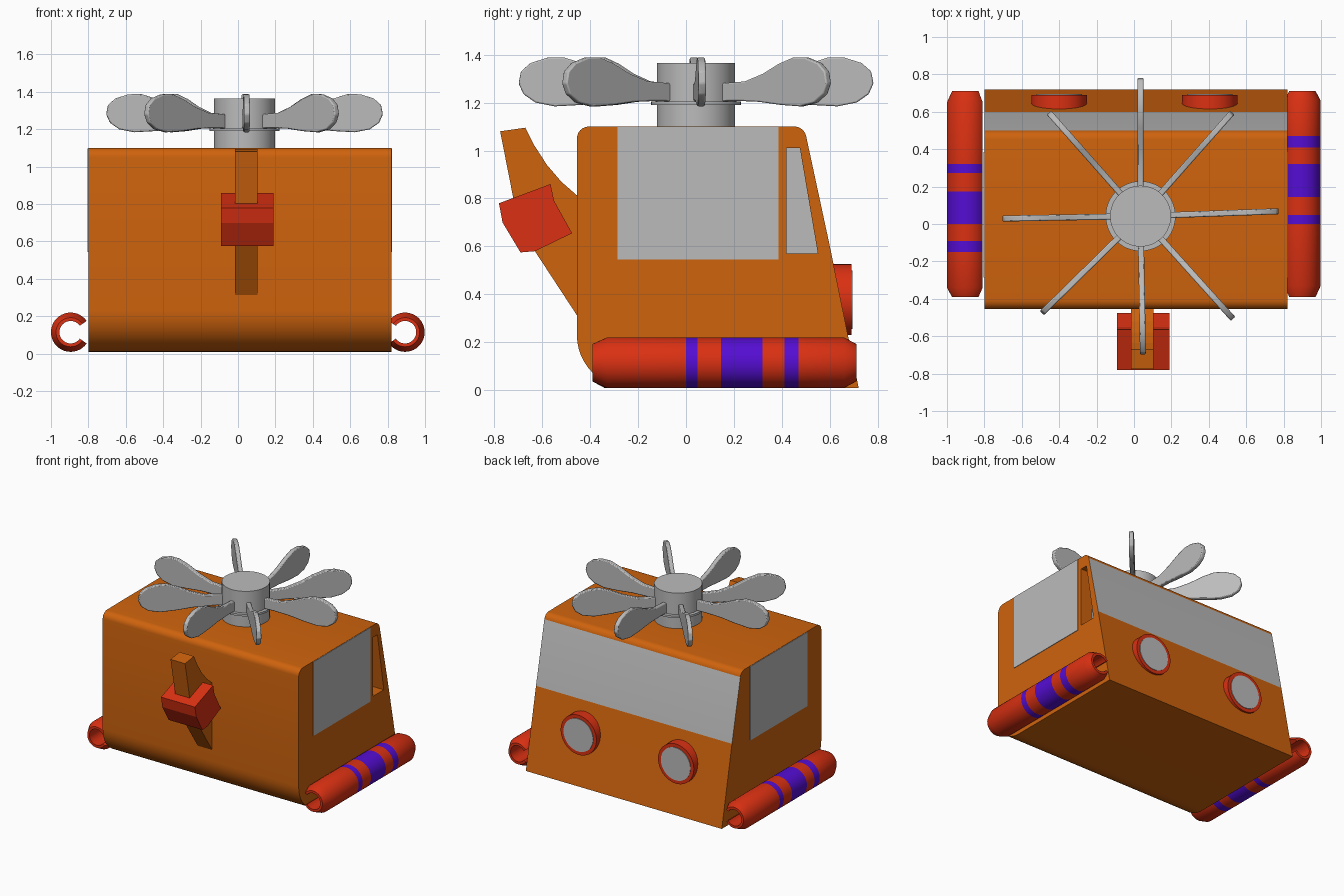
import bpy, bmesh, math
from mathutils import Matrix, Vector

cube = bpy.data.objects.get("Cube")
if cube:
    bpy.data.objects.remove(cube, do_unlink=True)


def material(name, rgb):
    m = bpy.data.materials.new(name)
    m.use_nodes = True
    m.diffuse_color = (*rgb, 1)
    bsdf = m.node_tree.nodes["Principled BSDF"]
    bsdf.inputs["Base Color"].default_value = (*rgb, 1)
    bsdf.inputs["Roughness"].default_value = 0.6
    return m


ORANGE = material("orange paint", (0.62, 0.125, 0.004))
RED = material("red", (0.7, 0.03, 0.006))
PURPLE = material("purple", (0.09, 0.004, 0.65))
GREY = material("light grey", (0.5, 0.5, 0.5))


def finish(name, bm, mats, smooth=True):
    bmesh.ops.recalc_face_normals(bm, faces=bm.faces)
    mesh = bpy.data.meshes.new(name)
    bm.to_mesh(mesh)
    bm.free()
    for m in mats:
        mesh.materials.append(m)
    ob = bpy.data.objects.new(name, mesh)
    bpy.context.collection.objects.link(ob)
    if smooth:
        bpy.ops.object.select_all(action='DESELECT')
        ob.select_set(True)
        bpy.context.view_layer.objects.active = ob
        bpy.ops.object.shade_smooth_by_angle(angle=math.radians(35))
    return ob


def prism(points, x0, x1):
    """Extrude a (y, z) outline from x0 to x1."""
    bm = bmesh.new()
    face = bm.faces.new([bm.verts.new((x0, y, z)) for y, z in points])
    ext = bmesh.ops.extrude_face_region(bm, geom=[face])
    moved = [v for v in ext["geom"] if isinstance(v, bmesh.types.BMVert)]
    bmesh.ops.translate(bm, verts=moved, vec=(x1 - x0, 0, 0))
    return bm


def arc(cy, cz, r, a0, a1, n):
    angles = [math.radians(a0 + (a1 - a0) * i / n) for i in range(n + 1)]
    return [(cy + r * math.cos(a), cz + r * math.sin(a)) for a in angles]


def cylinder(name, r, depth, loc, mat, axis='Z', sides=48):
    bm = bmesh.new()
    bmesh.ops.create_cone(bm, cap_ends=True, segments=sides, radius1=r, radius2=r, depth=depth)
    turn = Matrix.Rotation(math.pi / 2, 4, 'X') if axis == 'Y' else Matrix()
    bm.transform(Matrix.Translation(loc) @ turn)
    return finish(name, bm, [mat])


# Body: rounded van outline with a sloping windshield face
LEFT, RIGHT = 0.82, -0.80
outline = [(0.72, 0.01), (0.6, 0.6)]
outline += arc(0.452, 1.05, 0.05, 12, 90, 6)
outline += arc(-0.405, 1.05, 0.05, 90, 180, 6)
outline += arc(-0.235, 0.23, 0.22, 180, 270, 12)
bm = prism(outline, RIGHT, LEFT)
bm.normal_update()
for f in bm.faces:
    c = f.calc_center_median()
    if c.y > 0.52 and c.z > 0.65 and abs(f.normal.x) < 0.5:
        f.material_index = 1
body = finish("body", bm, [ORANGE, GREY])

# Small quarter window pocket on the left side
quarter = [(0.42, 0.57), (0.55, 0.57), (0.475, 1.01), (0.42, 1.01)]
cutter = finish("quarter_window_cutter", prism(quarter, LEFT - 0.1, LEFT + 0.1), [ORANGE], False)
cutter.hide_render = True
cutter.hide_viewport = True
cut = body.modifiers.new("quarter window", 'BOOLEAN')
cut.object = cutter
cut.solver = 'EXACT'
finish("quarter_window_glass", prism(quarter, LEFT - 0.105, LEFT - 0.096), [GREY], False)

# Side windows
pane = [(-0.285, 0.545), (0.385, 0.545), (0.385, 1.098), (-0.285, 1.098)]
for side, x in (("left", LEFT), ("right", RIGHT)):
    finish(side + "_side_window", prism(pane, x - 0.004, x + 0.004), [GREY], False)

# Round lamps on the sloping face
for side, x in (("right", -0.4), ("left", 0.405)):
    cylinder(side + "_lamp", 0.148, 0.1, (x, 0.64, 0.378), RED, 'Y')
    cylinder(side + "_lamp_lens", 0.122, 0.008, (x, 0.69, 0.378), GREY, 'Y')

# Curved fin with a red block around it
fin = [(-0.44, 0.29), (-0.63, 0.58), (-0.72, 0.8), (-0.775, 1.08), (-0.67, 1.095),
       (-0.635, 1.025), (-0.58, 0.94), (-0.52, 0.87), (-0.44, 0.8)]
finish("fin", prism(fin, -0.015, 0.105), [ORANGE], False)
block = [(-0.78, 0.78), (-0.565, 0.86), (-0.55, 0.79), (-0.475, 0.655),
         (-0.63, 0.58), (-0.69, 0.575), (-0.765, 0.7)]
finish("fin_block", prism(block, -0.09, 0.19), [RED], False)

# Slotted side tubes with painted bands
BANDS = [(0.0, 0.047), (0.145, 0.32), (0.41, 0.47)]
MID_Y = 0.16


def tube(name, flip):
    stations = [(-0.39, 0.078), (-0.33, 0.105)]
    stations += [(y, 0.105) for band in BANDS for y in band]
    stations += [(0.66, 0.105), (0.71, 0.078)]
    angles = [math.radians(-145 + 290 * i / 32) for i in range(33)]
    bm = bmesh.new()

    def ring(y, r):
        return [bm.verts.new((r * math.cos(a), y, r * math.sin(a))) for a in angles]

    outer = [ring(y, r) for y, r in stations]
    inner = [ring(y, 0.06) for y, r in stations]
    # closed loop of rings: along the outside, then back along the inside
    loop = outer + inner[::-1]
    for i, a in enumerate(loop):
        b = loop[(i + 1) % len(loop)]
        for j in range(len(angles) - 1):
            bm.faces.new((a[j], a[j + 1], b[j + 1], b[j]))
    for i in range(len(stations) - 1):
        for j in (0, -1):
            bm.faces.new((outer[i][j], outer[i + 1][j], inner[i + 1][j], inner[i][j]))
    for f in bm.faces:
        c = f.calc_center_median()
        f.material_index = int(any(lo < c.y < hi for lo, hi in BANDS))
    place = Matrix.Translation((0.893, 0, 0.115))
    if flip:
        turn = Matrix.Rotation(math.pi, 4, 'Z')
        pivot = Vector((0, MID_Y, 0))
        place = (Matrix.Translation((-0.895, 0, 0.115)) @ Matrix.Translation(pivot)
                 @ turn @ Matrix.Translation(-pivot))
    bm.transform(place)
    finish(name, bm, [RED, PURPLE])


tube("left_tube", False)
tube("right_tube", True)

# Rotor hub
HUB = (0.035, 0.042)
cylinder("rotor_hub", 0.163, 0.275, (*HUB, 1.2275), GREY)
cylinder("rotor_flange", 0.187, 0.015, (*HUB, 1.197), GREY)

# Upright paddle blades: outline is (distance from hub, height)
blade = [(0.15, 1.205), (0.24, 1.207), (0.36, 1.203), (0.48, 1.19), (0.59, 1.184),
         (0.67, 1.2), (0.72, 1.235), (0.74, 1.28), (0.73, 1.33), (0.69, 1.365),
         (0.62, 1.387), (0.55, 1.388), (0.47, 1.362), (0.38, 1.32), (0.28, 1.288), (0.15, 1.28)]
for i, angle in enumerate((2, 48.5, 90, 131.5, 181, 224.5, 271, 312)):
    bm = prism(blade, -0.016, 0.016)
    bm.transform(Matrix.Translation((*HUB, 0)) @ Matrix.Rotation(math.radians(angle - 90), 4, 'Z'))
    ob = finish("rotor_blade_%d" % (i + 1), bm, [GREY])
    edge = ob.modifiers.new("soft edge", 'BEVEL')
    edge.width = 0.006
    edge.segments = 2
